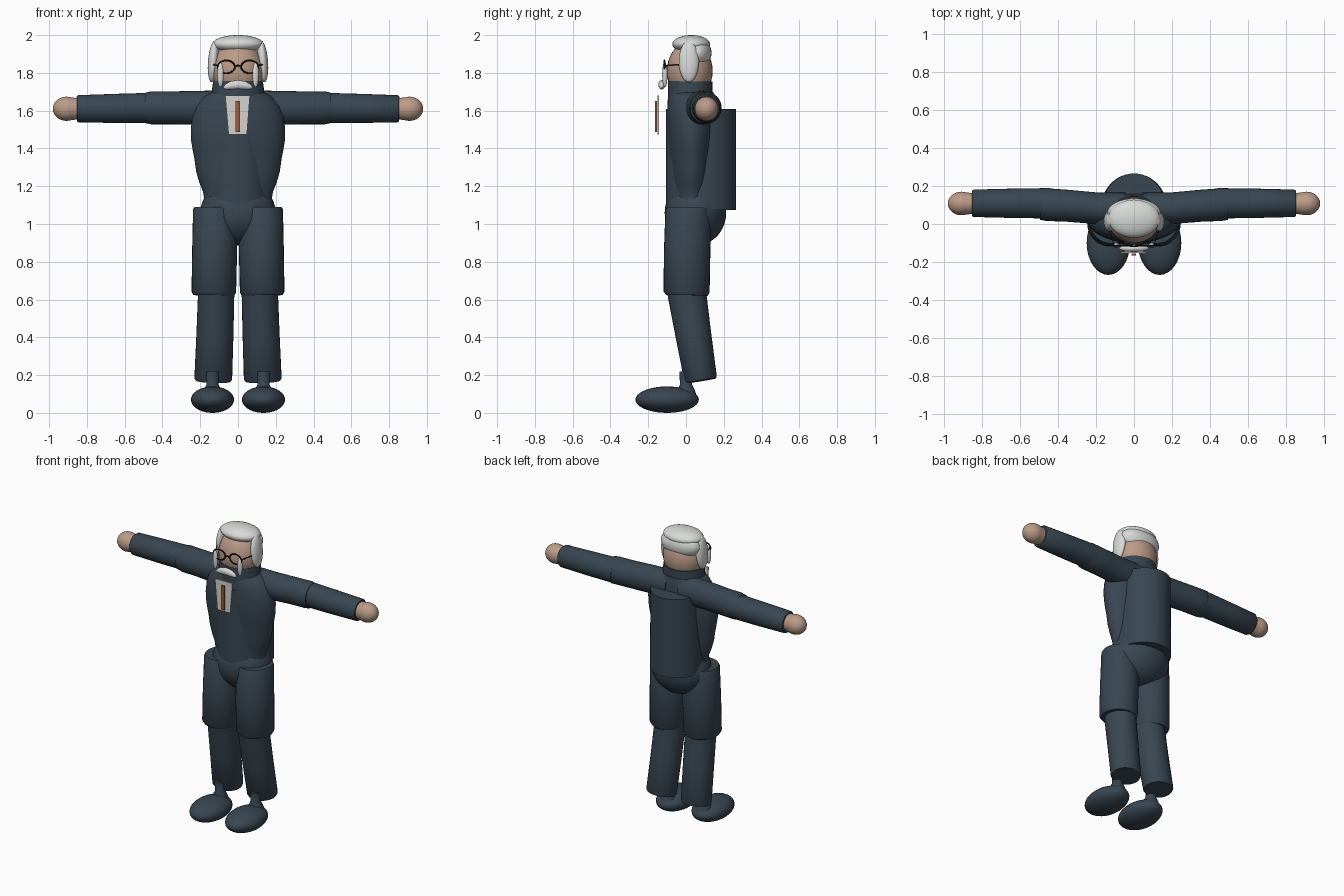
import bpy, bmesh, math
from mathutils import Vector, Matrix

if "Cube" in bpy.data.objects:
    bpy.data.objects.remove(bpy.data.objects["Cube"])


def material(name, rgb):
    m = bpy.data.materials.new(name)
    m.diffuse_color = (*rgb, 1)
    m.use_nodes = True
    m.node_tree.nodes["Principled BSDF"].inputs["Base Color"].default_value = m.diffuse_color
    return m


SUIT = material("navy suit", (0.040, 0.061, 0.082))
SKIN = material("skin", (0.50, 0.33, 0.245))
HAIR = material("white hair", (0.68, 0.70, 0.68))
SHIRT = material("shirt white", (0.66, 0.65, 0.61))
TIE = material("rust tie", (0.36, 0.12, 0.04))
BLACK = material("black wire", (0.012, 0.014, 0.018))


def finish(bm, name, mat):
    bmesh.ops.recalc_face_normals(bm, faces=bm.faces)
    me = bpy.data.meshes.new(name)
    bm.to_mesh(me)
    bm.free()
    ob = bpy.data.objects.new(name, me)
    bpy.context.collection.objects.link(ob)
    me.materials.append(mat)
    bpy.ops.object.select_all(action='DESELECT')
    ob.select_set(True)
    bpy.context.view_layer.objects.active = ob
    bpy.ops.object.shade_smooth_by_angle(angle=math.radians(40))
    return ob


def ellipsoid(name, mat, centre, radii, tilt=0):
    bm = bmesh.new()
    bmesh.ops.create_uvsphere(bm, u_segments=32, v_segments=18, radius=1)
    bm.transform(Matrix.Translation(centre) @ Matrix.Rotation(tilt, 4, 'Y')
                 @ Matrix.Diagonal((*radii, 1)))
    return finish(bm, name, mat)


def limb(name, mat, sections, n=32):
    """Loft of (centre, side radius, depth radius) rings along a near-straight axis."""
    bm = bmesh.new()
    axis = (Vector(sections[-1][0]) - Vector(sections[0][0])).normalized()
    ref = Vector((1, 0, 0)) if abs(axis.x) < 0.8 else Vector((0, 0, 1))
    u = (ref - axis * ref.dot(axis)).normalized()
    v = axis.cross(u)
    rings = []
    for c, ru, rv in sections:
        rings.append([bm.verts.new(Vector(c) + u * ru * math.cos(a) + v * rv * math.sin(a))
                      for a in (2 * math.pi * i / n for i in range(n))])
    for a, b in zip(rings, rings[1:]):
        for i in range(n):
            j = (i + 1) % n
            bm.faces.new((a[i], a[j], b[j], b[i]))
    bm.faces.new(rings[0])
    bm.faces.new(rings[-1])
    return finish(bm, name, mat)


def plate(name, mat, outline, y, depth):
    bm = bmesh.new()
    f = bm.faces.new([bm.verts.new((x, y, z)) for x, z in outline])
    r = bmesh.ops.extrude_face_region(bm, geom=[f])
    bmesh.ops.translate(bm, vec=(0, depth, 0),
                        verts=[e for e in r['geom'] if isinstance(e, bmesh.types.BMVert)])
    return finish(bm, name, mat)


def wire(name, mat, points, radius, closed=False):
    n = len(points)
    bm = bmesh.new()
    rings = []
    for i, p in enumerate(points):
        nxt = points[(i + 1) % n] if closed else points[min(i + 1, n - 1)]
        prv = points[i - 1] if closed else points[max(i - 1, 0)]
        t = (Vector(nxt) - Vector(prv)).normalized()
        side = t.cross(Vector((0, 1, 0))).normalized()
        rings.append([bm.verts.new(Vector(p) + radius * (side * math.cos(a) + Vector((0, 1, 0)) * math.sin(a)))
                      for a in (k * math.pi / 4 for k in range(8))])
    for i in range(n if closed else n - 1):
        a, b = rings[i], rings[(i + 1) % n]
        for k in range(8):
            bm.faces.new((a[k], a[(k + 1) % 8], b[(k + 1) % 8], b[k]))
    if not closed:
        bm.faces.new(rings[0])
        bm.faces.new(rings[-1])
    return finish(bm, name, mat)


# Torso: flat-topped jacket column, wider chest and waist, hips behind
limb("jacket_column", SUIT, [((0, 0.08, 1.075), 0.175, 0.186), ((0, 0.08, 1.61), 0.168, 0.186)], 48)
limb("chest", SUIT, [((0, 0.03, z), rx, ry) for z, rx, ry in (
    (1.08, 0.185, 0.10), (1.11, 0.175, 0.10), (1.17, 0.185, 0.10), (1.22, 0.205, 0.105),
    (1.28, 0.222, 0.11), (1.34, 0.230, 0.115), (1.38, 0.238, 0.12), (1.44, 0.248, 0.125),
    (1.50, 0.250, 0.13), (1.56, 0.243, 0.13), (1.62, 0.225, 0.128), (1.67, 0.185, 0.122),
    (1.70, 0.135, 0.115))], 48)
ellipsoid("pelvis", SUIT, (0, 0.05, 1.06), (0.20, 0.163, 0.175))
limb("collar", SUIT, [((0, 0.02, 1.60), 0.150, 0.118), ((0, 0.022, 1.68), 0.142, 0.118),
                      ((0, 0.022, 1.755), 0.132, 0.118)])

# Limbs, both sides
for s, side in ((-1, "left"), (1, "right")):
    limb(f"{side}_upper_arm", SUIT, [((s * x, y, 1.615), rz, ry) for x, y, rz, ry in (
        (0.05, 0.08, 0.093, 0.085), (0.20, 0.083, 0.090, 0.083), (0.35, 0.096, 0.087, 0.084),
        (0.46, 0.102, 0.087, 0.086), (0.49, 0.102, 0.081, 0.080))])
    limb(f"{side}_forearm", SUIT, [((s * x, 0.109, z), r, r) for x, z, r in (
        (0.44, 1.615, 0.08), (0.65, 1.612, 0.077), (0.845, 1.61, 0.072), (0.853, 1.61, 0.066))])
    ellipsoid(f"{side}_hand", SKIN, (s * 0.908, 0.108, 1.61), (0.072, 0.062, 0.064))
    limb(f"{side}_wrist", SKIN, [((s * 0.82, 0.108, 1.61), 0.052, 0.05),
                                 ((s * 0.90, 0.108, 1.61), 0.063, 0.061)])
    limb(f"{side}_thigh", SUIT, [((s * x, y, z), rx, ry) for x, y, z, rx, ry in (
        (0.128, 0.005, 0.622, 0.108, 0.11), (0.128, 0.003, 0.64, 0.118, 0.122),
        (0.124, 0.006, 0.85, 0.119, 0.123), (0.121, 0.012, 1.075, 0.117, 0.121),
        (0.121, 0.012, 1.088, 0.110, 0.114))])
    limb(f"{side}_shin", SUIT, [((s * x, y, z), rx, ry) for x, y, z, rx, ry in (
        (0.131, 0.079, 0.170, 0.094, 0.080), (0.131, 0.077, 0.181, 0.100, 0.087),
        (0.122, 0.038, 0.42, 0.098, 0.095), (0.115, 0.002, 0.65, 0.096, 0.103))])
    limb(f"{side}_ankle", SUIT, [((s * 0.135, 0.0, z), r, r) for z, r in (
        (0.08, 0.06), (0.125, 0.045), (0.15, 0.032), (0.22, 0.035))])
    ellipsoid(f"{side}_shoe", SUIT, (s * 0.135, -0.10, 0.07), (0.114, 0.168, 0.07))

# Head and hair
ellipsoid("head", SKIN, (0, 0.02, 1.81), (0.137, 0.121, 0.155))
ellipsoid("hair_top", HAIR, (0, 0.028, 1.952), (0.136, 0.100, 0.048))
ellipsoid("hair_back", HAIR, (0, 0.055, 1.905), (0.142, 0.080, 0.085))
for s, side in ((-1, "left"), (1, "right")):
    ellipsoid(f"{side}_hair", HAIR, (s * 0.131, 0.015, 1.86), (0.028, 0.053, 0.11), s * -0.08)
    ellipsoid(f"{side}_sideburn", HAIR, (s * 0.093, -0.112, 1.79), (0.017, 0.014, 0.066))

# Arched moustache
limb("moustache", HAIR, [((x, -0.128, 1.738 - 2.6 * x * x), 0.024 * k, 0.019 * k) for x, k in (
    (-0.078, 0.15), (-0.065, 0.6), (-0.04, 0.9), (0, 1), (0.04, 0.9), (0.065, 0.6), (0.078, 0.15))], 16)

# Spectacles
for s, side in ((-1, "left"), (1, "right")):
    wire(f"{side}_lens_rim", BLACK, [(s * 0.062 + 0.045 * math.cos(a), -0.114, 1.832 + 0.034 * math.sin(a))
                                     for a in (2 * math.pi * i / 28 for i in range(28))], 0.0045, True)
    wire(f"{side}_temple_wire", BLACK, [(s * 0.104, -0.112, 1.838), (s * 0.132, -0.03, 1.845)], 0.004)
wire("bridge", BLACK, [(-0.02, -0.116, 1.832), (0, -0.118, 1.84), (0.02, -0.116, 1.832)], 0.0045)

# Shirt front and tie
plate("shirt_front", SHIRT, [(-0.068, 1.68), (0.063, 1.68), (0.047, 1.473), (-0.05, 1.473)], -0.152, 0.008)
plate("tie", TIE, [(-0.014, 1.652), (0.011, 1.652), (0.011, 1.488), (-0.014, 1.488)], -0.165, 0.011)
